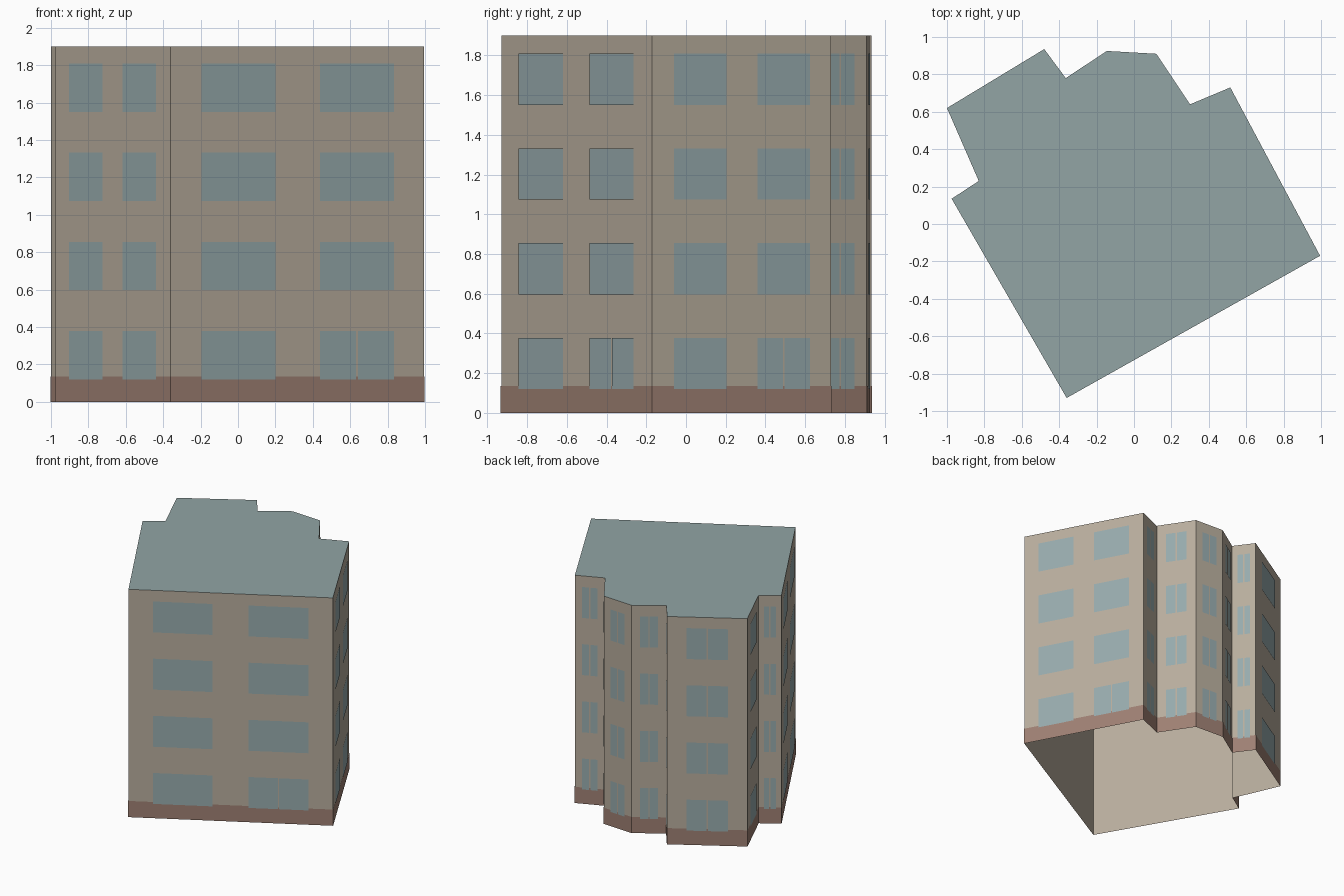
import bpy
import bmesh
from mathutils import Vector

cube = bpy.data.objects.get("Cube")
if cube:
    bpy.data.objects.remove(cube)


def material(name, rgb):
    mat = bpy.data.materials.new(name)
    mat.use_nodes = True
    linear = [((c / 255 + 0.055) / 1.055) ** 2.4 for c in rgb] + [1.0]
    mat.diffuse_color = linear
    mat.node_tree.nodes["Principled BSDF"].inputs["Base Color"].default_value = linear
    return mat


WALL = material("tan wall", (184, 173, 157))
ROOF = material("grey teal roof", (146, 165, 165))
BASE = material("brown plinth", (158, 128, 115))
GLASS = material("blue grey glass", (151, 171, 173))

HEIGHT = 1.9
PLINTH = 0.135
FLOORS, PITCH, SILL, WINDOW_H = 4, 0.477, 0.12, 0.258
MULLION = 0.01

# Floor plan, counter-clockwise from the front corner
PLAN = [Vector(p) for p in (
    (-0.36, -0.93), (0.995, -0.17), (0.515, 0.73), (0.30, 0.64),
    (0.12, 0.91), (-0.145, 0.925), (-0.365, 0.78), (-0.48, 0.935),
    (-1.0, 0.62), (-0.83, 0.23), (-0.975, 0.135))]
COUNT = len(PLAN)


def outward(i):
    d = (PLAN[(i + 1) % COUNT] - PLAN[i]).normalized()
    return Vector((d.y, -d.x))


def offset_plan(dist):
    """Move every wall outward by dist, with mitred corners."""
    corners = []
    for i, p in enumerate(PLAN):
        a, b = outward(i - 1 if i else COUNT - 1), outward(i)
        corners.append(p + (a + b) * dist / (1 + a.dot(b)))
    return corners


def make_object(name, bm, *mats):
    mesh = bpy.data.meshes.new(name)
    bm.to_mesh(mesh)
    bm.free()
    for m in mats:
        mesh.materials.append(m)
    obj = bpy.data.objects.new(name, mesh)
    bpy.context.collection.objects.link(obj)
    return obj


def wall_ring(bm, plan, z0, z1):
    low = [bm.verts.new((p.x, p.y, z0)) for p in plan]
    high = [bm.verts.new((p.x, p.y, z1)) for p in plan]
    for i in range(COUNT):
        j = (i + 1) % COUNT
        bm.faces.new((low[i], low[j], high[j], high[i]))
    return high


# Hollow building shell, open underneath, with a flat roof
bm = bmesh.new()
top = wall_ring(bm, PLAN, 0, HEIGHT)
bm.faces.new(top).material_index = 1
make_object("building_shell", bm, WALL, ROOF)

# Thin plinth band around the foot of the walls
bm = bmesh.new()
wall_ring(bm, offset_plan(0.002), 0, PLINTH)
make_object("plinth", bm, BASE)


def add_pane(bm, wall, start, end, z):
    """Pane between two distances along a wall."""
    a, b = PLAN[wall], PLAN[(wall + 1) % COUNT]
    d = (b - a).normalized()
    shift = outward(wall) * 0.004
    p, q = a + d * start + shift, a + d * end + shift
    bm.faces.new([bm.verts.new(v) for v in (
        (p.x, p.y, z), (q.x, q.y, z),
        (q.x, q.y, z + WINDOW_H), (p.x, p.y, z + WINDOW_H))])


# Windows: long walls carry two wide ones, short walls one with two leaves
WIDE = ((0.12, 0.412), (0.588, 0.88))
SINGLE = ((0.24, 0.76),)
LONG_WALLS = (0, 1, COUNT - 1)
GROUND_SPLIT = (0, 1)

bm = bmesh.new()
for wall in range(COUNT):
    length = (PLAN[(wall + 1) % COUNT] - PLAN[wall]).length
    is_long = wall in LONG_WALLS
    for floor in range(FLOORS):
        z = SILL + floor * PITCH
        for n, (s, e) in enumerate(WIDE if is_long else SINGLE):
            start, end = s * length, e * length
            door = wall in GROUND_SPLIT and floor == 0 and n == 1
            if door or not is_long:
                mid = (start + end) / 2
                gap = MULLION / 2
                add_pane(bm, wall, start, mid - gap, z)
                add_pane(bm, wall, mid + gap, end, z)
            else:
                add_pane(bm, wall, start, end, z)
make_object("windows", bm, GLASS)
